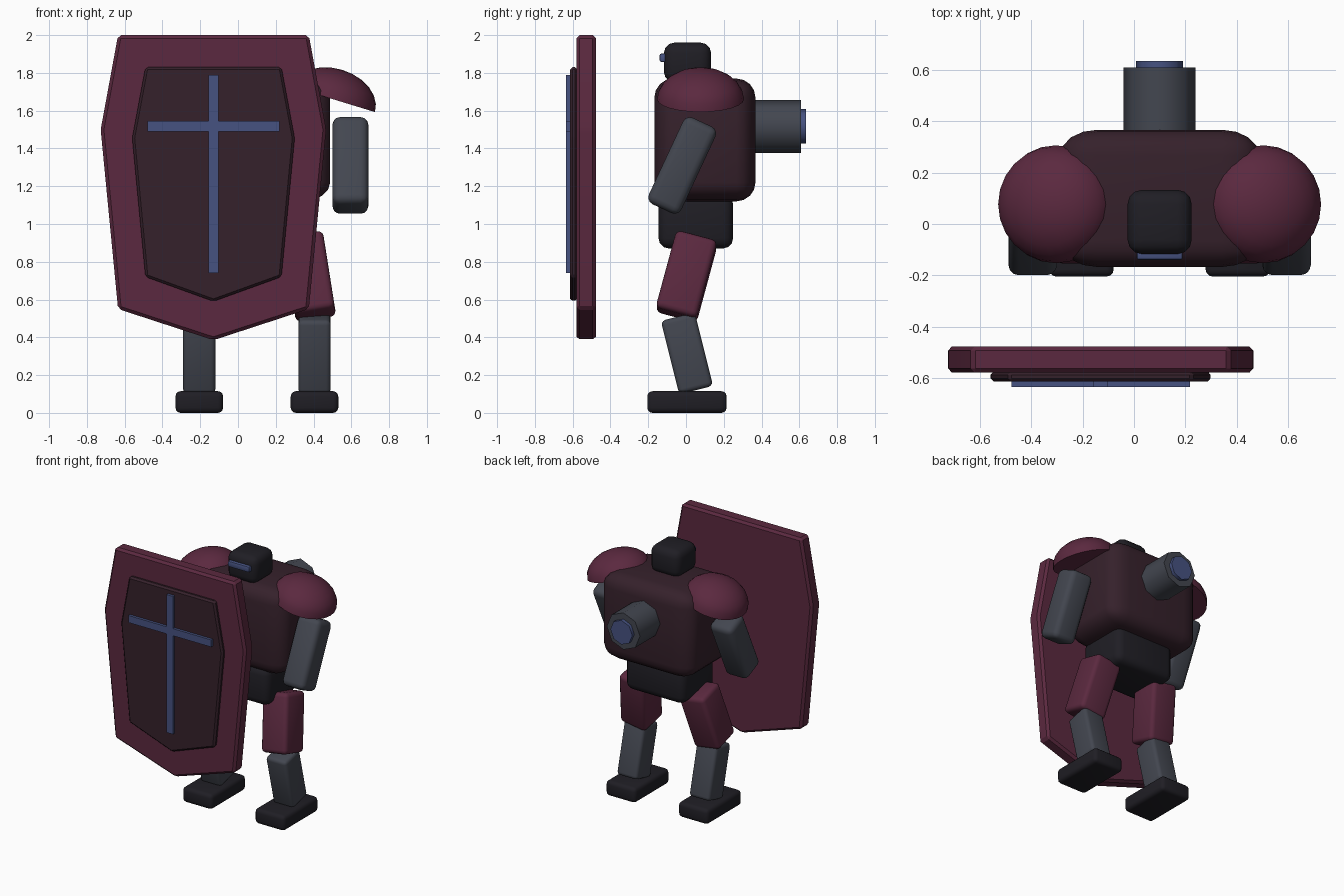
import bpy, bmesh
from math import radians
from mathutils import Matrix, Vector

if "Cube" in bpy.data.objects:
    bpy.data.objects.remove(bpy.data.objects["Cube"])

CX = 0.10  # body centre line; the shield sits off to the other side


def material(name, rgb):
    m = bpy.data.materials.new(name)
    m.diffuse_color = (*rgb, 1)
    m.use_nodes = True
    m.node_tree.nodes["Principled BSDF"].inputs["Base Color"].default_value = m.diffuse_color
    return m


MAROON = material("maroon", (0.105, 0.022, 0.050))
DARK = material("dark_maroon", (0.036, 0.015, 0.024))
BLACK = material("black", (0.014, 0.013, 0.018))
GREY = material("steel", (0.056, 0.062, 0.080))
BLUE = material("blue", (0.062, 0.085, 0.22))


def finish(name, bm, mat, loc=(0, 0, 0), rot=(0, 0, 0), bevel=0, segments=3, angle=40):
    bmesh.ops.recalc_face_normals(bm, faces=bm.faces)
    if bevel:
        bmesh.ops.bevel(bm, geom=bm.edges[:], offset=bevel, segments=segments,
                        profile=0.5, affect='EDGES')
    me = bpy.data.meshes.new(name)
    bm.to_mesh(me)
    bm.free()
    ob = bpy.data.objects.new(name, me)
    bpy.context.collection.objects.link(ob)
    ob.location = loc
    ob.rotation_euler = [radians(a) for a in rot]
    me.materials.append(mat)
    bpy.ops.object.select_all(action='DESELECT')
    ob.select_set(True)
    bpy.context.view_layer.objects.active = ob
    bpy.ops.object.shade_smooth_by_angle(angle=radians(angle))
    return ob


def box(name, mat, size, loc, rot=(0, 0, 0), bevel=0, segments=3):
    bm = bmesh.new()
    bmesh.ops.create_cube(bm, size=1)
    bmesh.ops.scale(bm, vec=size, verts=bm.verts)
    return finish(name, bm, mat, loc, rot, bevel, segments)


def plate(name, mat, outline, y0, y1, bevel):
    """Vertical plate from an x-z outline, thick from y0 to y1."""
    bm = bmesh.new()
    face = bm.faces.new([bm.verts.new((x, y0, z)) for x, z in outline])
    out = bmesh.ops.extrude_face_region(bm, geom=[face])["geom"]
    moved = [v for v in out if isinstance(v, bmesh.types.BMVert)]
    bmesh.ops.translate(bm, vec=(0, y1 - y0, 0), verts=moved)
    return finish(name, bm, mat, bevel=bevel, segments=1, angle=15)


def tube(name, mat, r, y0, y1, z):
    bm = bmesh.new()
    bmesh.ops.create_cone(bm, cap_ends=True, segments=8, radius1=r, radius2=r, depth=y1 - y0)
    finish(name, bm, mat, (CX, (y0 + y1) / 2, z), (90, 0, 0), angle=50)


def dome(name, mat, radii, loc, rot):
    bm = bmesh.new()
    bmesh.ops.create_uvsphere(bm, u_segments=24, v_segments=12, radius=1)
    cut = bmesh.ops.bisect_plane(bm, geom=bm.verts[:] + bm.edges[:] + bm.faces[:],
                                 plane_co=(0, 0, 0), plane_no=(0, 0, 1), clear_inner=True)
    bmesh.ops.holes_fill(bm, edges=[e for e in bm.edges if e.is_boundary])
    bmesh.ops.scale(bm, vec=radii, verts=bm.verts)
    finish(name, bm, mat, loc, rot)


# Shield: body, raised panel and cross inlay
SX = -0.13


def shield_outline(half_wide, half_end, top, mid, low, tip):
    return [(SX - half_end, top), (SX + half_end, top), (SX + half_wide, mid),
            (SX + half_end, low), (SX, tip), (SX - half_end, low), (SX - half_wide, mid)]


plate("shield", MAROON, shield_outline(0.597, 0.505, 2.0, 1.5, 0.55, 0.385), -0.58, -0.477, 0.017)
plate("shield_panel", DARK, shield_outline(0.43, 0.36, 1.83, 1.455, 0.72, 0.59), -0.615, -0.575, 0.013)
box("cross_upright", BLUE, (0.054, 0.03, 1.05), (SX, -0.62, 1.265))
box("cross_bar", BLUE, (0.697, 0.03, 0.054), (SX, -0.62, 1.518))

# Torso, pelvis and head
torso = box("torso", DARK, (0.535, 0.535, 0.65), (CX, 0.10, 1.445), bevel=0.10, segments=4)
torso.scale.x = 1.45
box("pelvis", BLACK, (0.50, 0.395, 0.29), (CX, 0.052, 1.015), bevel=0.055)
box("head", BLACK, (0.25, 0.25, 0.21), (CX, 0.008, 1.855), bevel=0.055)
box("visor", BLUE, (0.18, 0.05, 0.045), (CX, -0.115, 1.88), bevel=0.01, segments=2)

# Back thruster
tube("thruster", GREY, 0.14, 0.33, 0.61, 1.517)
tube("thruster_core", BLUE, 0.092, 0.58, 0.635, 1.517)

# Paired limbs
for s, side in ((1, "right"), (-1, "left")):
    def at(dx, y, z):
        return (CX + s * dx, y, z)
    dome("shoulder_" + side, MAROON, (0.23, 0.23, 0.163), at(0.405, 0.077, 1.66), (0, s * 17, 0))
    box("arm_" + side, GREY, (0.19, 0.19, 0.505), at(0.495, -0.02, 1.31), (-25, 0, 0), 0.04)
    box("thigh_" + side, MAROON, (0.215, 0.225, 0.43), at(0.278, 0.003, 0.723), (-15, s * -9, 0), 0.03)
    box("shin_" + side, GREY, (0.172, 0.185, 0.40), at(0.305, 0.005, 0.315), (14, 0, 0), 0.025)
    box("foot_" + side, BLACK, (0.252, 0.42, 0.115), at(0.305, 0.005, 0.0575), bevel=0.028)
